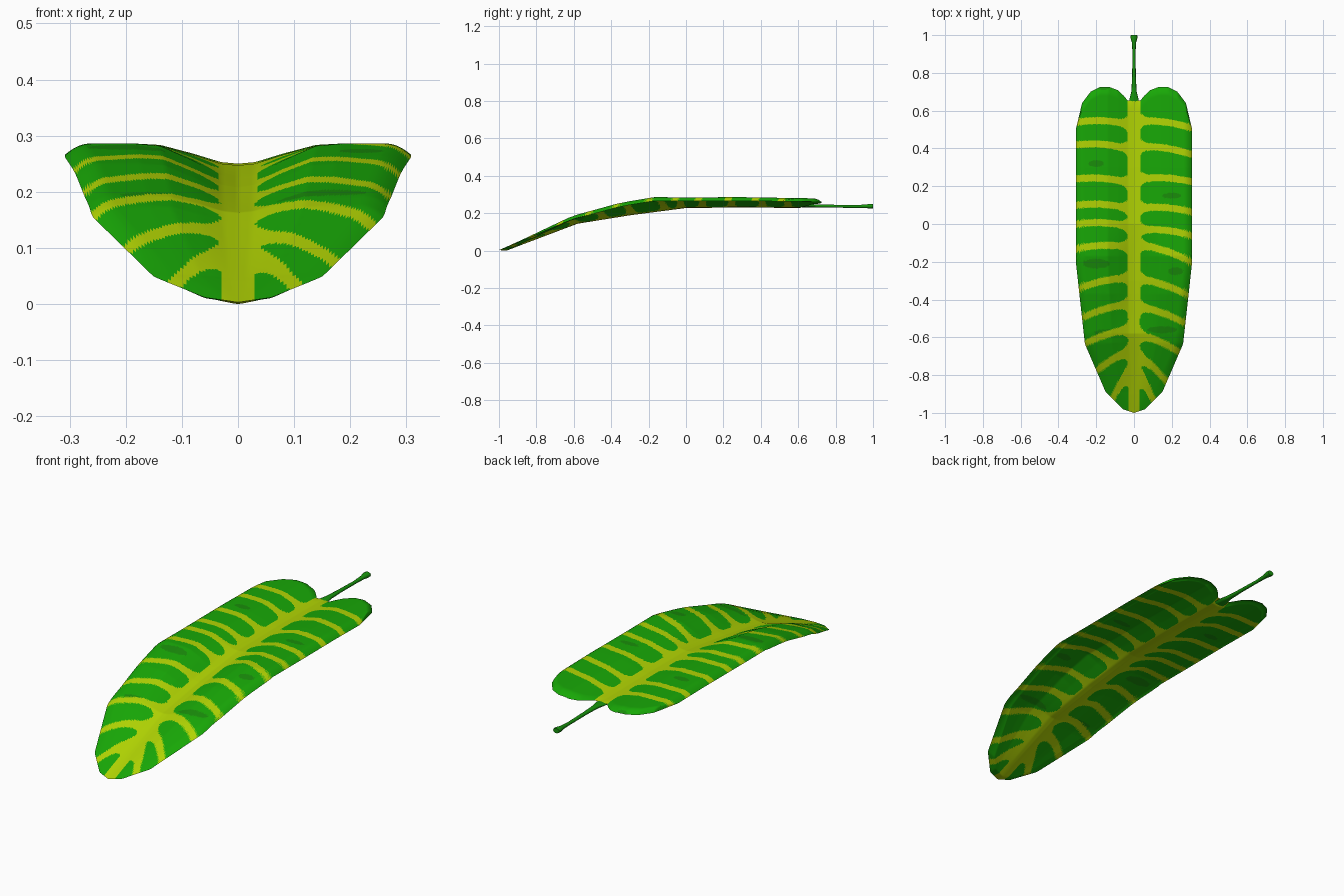
import bpy, bmesh, math

if "Cube" in bpy.data.objects:
    bpy.data.objects.remove(bpy.data.objects["Cube"])


def lerp(pts, v):
    """Piecewise linear profile lookup."""
    if v <= pts[0][0]:
        return pts[0][1]
    for (a, p), (b, q) in zip(pts, pts[1:]):
        if v <= b:
            return p + (q - p) * (v - a) / (b - a)
    return pts[-1][1]


def material(name, col):
    m = bpy.data.materials.new(name)
    m.diffuse_color = (*col, 1)
    m.use_nodes = True
    m.node_tree.nodes["Principled BSDF"].inputs["Base Color"].default_value = m.diffuse_color
    return m


leaf_green = material("leaf green", (0.009, 0.39, 0.002))
dark_green = material("dark green patch", (0.010, 0.27, 0.003))
vein_yellow = material("vein yellow", (0.44, 0.66, 0.001))
stem_green = material("stem green", (0.009, 0.30, 0.004))

# Outline and height profiles
HALF = 0.308
FRONT = [(0, -1), (.06, -.98), (.15, -.89), (.26, -.635), (HALF, -.2)]
BACK = [(0, .65), (.035, .655), (.055, .68), (.085, .708), (.13, .725), (.18, .725),
        (.23, .70), (.275, .64), (HALF, .5)]
WIDTH = [(-1, .02), (-.98, .06), (-.89, .15), (-.635, .26), (-.2, HALF), (1, HALF)]
MID = [(-1, .003), (-.9, .042), (-.58, .163), (-.3, .208), (0, .247), (.3, .25), (.72, .246)]
RISE = [(-1, 0), (-.89, .006), (-.63, .031), (-.58, .030), (-.37, .054), (-.17, .061),
        (0, .038), (.72, .033)]
CROSS = [(0, 0), (.1, .08), (.26, .5), (.45, .93), (.6, 1), (1, 1)]

# Side veins: y at midrib, y at edge, x at edge
VEINS_R = [(.545, .51, .3), (.41, .37, .3), (.24, .225, .3), (.085, .065, .3),
           (-.03, -.06, .3), (-.11, -.20, .3), (-.29, -.385, .3), (-.44, -.53, .28),
           (-.59, -.68, .24), (-.71, -.83, .17), (-.81, -.93, .10)]
VEINS_L = [(.53, .54, .3), (.40, .42, .3), (.22, .24, .3), (.085, .10, .3),
           (-.01, 0, .3), (-.12, -.13, .3), (-.285, -.345, .3), (-.425, -.50, .28),
           (-.56, -.635, .26), (-.68, -.78, .20), (-.80, -.92, .11)]
# Dark patches: x, y, half length, half height
PATCHES = [(-.2, -.21, .07, .025), (-.12, -.575, .09, .018), (.15, -.56, .08, .018),
           (.2, .15, .05, .015), (.22, -.25, .04, .02), (-.16, .72, .03, .01),
           (-.2, .32, .04, .018)]


def edge_distance(x, y):
    a = abs(x)
    return max(0, min(lerp(WIDTH, y) - a, y - lerp(FRONT, a), lerp(BACK, a) - y))


def heights(x, y):
    a = abs(x)
    e = edge_distance(x, y)
    rise = lerp(RISE, y)
    z = lerp(MID, y) + rise * lerp(CROSS, a / lerp(WIDTH, y))
    droop = max(0, 1 - e / .045) ** 2 * .55 * min(rise, .036) * min(1, a / .12)
    thick = .019 * min(1, e / .04)
    return z - droop, max(0, z - droop - thick)


def colour(x, y):
    a = abs(x)
    if a < (.037 if y > -.5 else .031) and y < .66:
        return 2
    for y0, y1, x1 in (VEINS_R if x > 0 else VEINS_L):
        t = (a - .035) / (x1 - .035)
        yc = y0 + (y1 - y0) * t + .012 * math.sin(math.pi * max(0, min(1, t)))
        slope = math.hypot(1, (y1 - y0) / (x1 - .035))
        half = .0185 * slope + .026 * math.exp(-(a - .035) / .014)
        if abs(y - yc) < half:
            return 2
    for px, py, l, h in PATCHES:
        if ((x - px) / l) ** 2 + ((y - py) / h) ** 2 < 1:
            return 1
    return 0


def finish(bm, name, mats):
    bmesh.ops.recalc_face_normals(bm, faces=bm.faces)
    me = bpy.data.meshes.new(name)
    bm.to_mesh(me)
    bm.free()
    for m in mats:
        me.materials.append(m)
    ob = bpy.data.objects.new(name, me)
    bpy.context.collection.objects.link(ob)
    bpy.ops.object.select_all(action='DESELECT')
    ob.select_set(True)
    bpy.context.view_layer.objects.active = ob
    bpy.ops.object.shade_smooth_by_angle(angle=math.radians(50))


# Leaf blade: top and bottom sheets joined at the rim
NX, NY = 130, 420
bm = bmesh.new()
top, bot = [], []
for i in range(NX + 1):
    s = 2 * i / NX - 1
    x = HALF * (.6 * s + .4 * math.sin(s * math.pi / 2))
    y0, y1 = lerp(FRONT, abs(x)), lerp(BACK, abs(x))
    tc, bc = [], []
    for j in range(NY + 1):
        y = y0 + (y1 - y0) * j / NY
        zt, zb = heights(x, y)
        v = bm.verts.new((x, y, zt))
        tc.append(v)
        rim = i in (0, NX) or j in (0, NY)
        bc.append(v if rim else bm.verts.new((x, y, zb)))
    top.append(tc)
    bot.append(bc)
for g in (top, bot):
    for i in range(NX):
        for j in range(NY):
            q = [g[i][j], g[i + 1][j], g[i + 1][j + 1], g[i][j + 1]]
            if bm.faces.get(q):
                continue
            f = bm.faces.new(q)
            c = f.calc_center_median()
            f.material_index = colour(c.x, c.y)
finish(bm, "leaf_blade", [leaf_green, dark_green, vein_yellow])

# Stem: lofted rings along y (y, z, half width, half height)
RINGS = [(.62, .237, .030, .006), (.66, .239, .024, .009), (.70, .239, .014, .009),
         (.78, .238, .010, .008), (.90, .236, .008, .008), (.96, .237, .011, .010),
         (.985, .238, .018, .013), (1.0, .238, .017, .012)]
N = 10
bm = bmesh.new()
rings = [[bm.verts.new((w * math.cos(2 * math.pi * k / N), y, z + h * math.sin(2 * math.pi * k / N)))
          for k in range(N)] for y, z, w, h in RINGS]
for a, b in zip(rings, rings[1:]):
    for k in range(N):
        bm.faces.new((a[k], a[(k + 1) % N], b[(k + 1) % N], b[k]))
bm.faces.new(rings[0])
bm.faces.new(rings[-1])
finish(bm, "stem", [stem_green])
